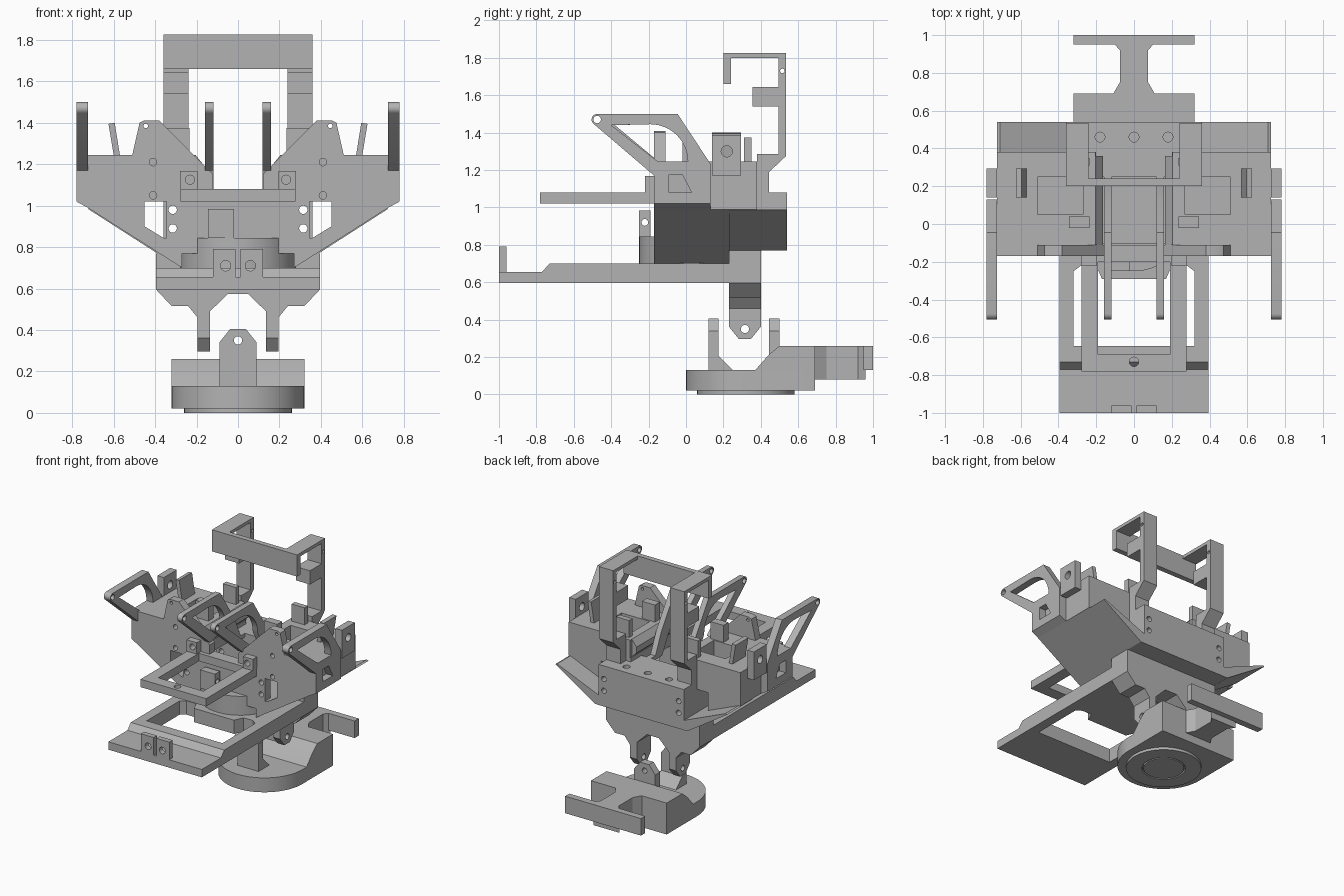
import bpy, bmesh
from math import cos, sin, pi

if "Cube" in bpy.data.objects:
    bpy.data.objects.remove(bpy.data.objects["Cube"], do_unlink=True)

GREY = (.45, .45, .45, 1)
grey = bpy.data.materials.new("plain grey")
grey.use_nodes = True
grey.diffuse_color = GREY
grey.node_tree.nodes["Principled BSDF"].inputs["Base Color"].default_value = GREY


def arc(u, v, radius, start, end, steps):
    """Points along an arc, with angles in half turns."""
    angles = [pi * (start + (end - start) * i / steps) for i in range(steps + 1)]
    return [(u + radius * cos(a), v + radius * sin(a)) for a in angles]


def circle(u, v, radius, sides=20):
    return arc(u, v, radius, 0, 2, sides)[:-1]


def rect(u_low, u_high, v_low, v_high):
    return [(u_low, v_low), (u_high, v_low), (u_high, v_high), (u_low, v_high)]


def lug_outline(middle, half, root, tip, cut):
    """Tab from root to tip, with its two tip corners cut off."""
    shoulder = tip - cut if tip > root else tip + cut
    inner = half - cut * .8
    return [(middle - half, root), (middle - half, shoulder), (middle - inner, tip),
            (middle + inner, tip), (middle + half, shoulder), (middle + half, root)]


def mirrored(half):
    """Close a half outline across u = 0."""
    return half + [(-u, v) for u, v in reversed(half)]


PLACE = {"x": lambda u, v, w: (w, u, v),
         "y": lambda u, v, w: (u, w, v),
         "z": lambda u, v, w: (u, v, w)}


def prism(name, axis, low, high, outline, holes=(), pair=False):
    """Extrude an outline with holes along an axis, optionally as a left/right pair."""
    curve = bpy.data.curves.new(name, "CURVE")
    curve.dimensions = "2D"
    curve.fill_mode = "BOTH"
    curve.extrude = (high - low) / 2
    for loop in [outline, *holes]:
        spline = curve.splines.new("POLY")
        spline.points.add(len(loop) - 1)
        for point, (u, v) in zip(spline.points, loop):
            point.co = (u, v, 0, 1)
        spline.use_cyclic_u = True
    helper = bpy.data.objects.new("profile_helper", curve)
    bpy.context.collection.objects.link(helper)
    bpy.context.view_layer.update()
    solid = bpy.data.meshes.new_from_object(helper)
    bpy.data.objects.remove(helper, do_unlink=True)
    middle = (low + high) / 2
    for side, prefix in (((1, "left_"), (-1, "right_")) if pair else ((1, ""),)):
        bm = bmesh.new()
        bm.from_mesh(solid)
        for vert in bm.verts:
            x, y, z = PLACE[axis](vert.co.x, vert.co.y, vert.co.z + middle)
            vert.co = (x * side, y, z)
        bmesh.ops.remove_doubles(bm, verts=bm.verts, dist=.0001)
        bmesh.ops.recalc_face_normals(bm, faces=bm.faces)
        mesh = bpy.data.meshes.new(prefix + name)
        bm.to_mesh(mesh)
        bm.free()
        mesh.shade_smooth()
        mesh.set_sharp_from_angle(angle=.5)
        mesh.materials.clear()
        mesh.materials.append(grey)
        bpy.context.collection.objects.link(bpy.data.objects.new(prefix + name, mesh))
    bpy.data.meshes.remove(solid)


# Shared levels and widths
base_radius, base_floor, base_top = .32, .13, .26
base_back = .69
yoke_front, yoke_back = .23, .4
frame_width, frame_bottom, frame_top = .395, .595, .7
body_front, body_back, pod_back = -.17, .54, .38
plate_back = -.11
rear_bed, floor, deck, lid, rim = .77, .845, 1.02, 1.08, 1.245
core, pod_inner, pod_side, arm_side = .36, .45, .725, .78
hull_lip = .99

# Round base with raised rear block and rear bumper
prism("foot_ring", "z", 0, .03, circle(0, base_radius, .26, 64), [circle(0, base_radius, .15, 48)])
prism("foot_disc", "z", 0, .03, circle(0, base_radius, .14, 48))
prism("base", "z", .02, base_floor, arc(0, base_radius, base_radius, 1, 2, 40)
      + [(base_radius, base_back), (-base_radius, base_back)])
prism("base_block", "x", -base_radius, base_radius,
      [(.37, base_floor), (.37, .1), (base_back, .1), (base_back, base_top), (.5, base_top), (.44, .21)])
prism("bumper_neck", "z", .08, base_top,
      mirrored([(.11, base_back), (.075, .75), (.075, .92), (.11, .96)]))
prism("bumper", "z", base_floor, base_top, rect(-base_radius, base_radius, .95, 1))

# Base lugs
for name, start in (("front_base_lug", .12), ("rear_base_lug", .445)):
    prism(name, "y", start, start + .055, lug_outline(0, .09, base_floor, .405, .065), [circle(0, .35, .02)])
prism("lug_gusset", "x", -.09, .09, [(.17, base_floor), (.25, base_floor), (.17, .21)])

# Yoke between base and body
prism("yoke", "y", yoke_front, yoke_back, mirrored([
    (.05, .573), (.135, .49), (.135, .44), (.195, .44), (.195, .46),
    (.24, .515), (.32, .515), (frame_width, frame_bottom)]))
prism("yoke_lug", "x", .135, .195, lug_outline(.315, .085, .46, .297, .065),
      [circle(.315, .35, .022)], pair=True)
prism("yoke_beam", "y", yoke_front, yoke_back, rect(-frame_width, frame_width, frame_bottom, rear_bed))

# Lower front frame
prism("lower_frame", "z", frame_bottom, frame_top, rect(-frame_width, frame_width, -.73, yoke_front),
      [mirrored([(.32, -.645), (.32, -.25), (.28, -.22), (.2, -.22), (.17, -.29)])])
prism("lower_frame_lip", "x", -frame_width, frame_width,
      [(-1, frame_bottom), (-.73, frame_bottom), (-.73, frame_top), (-.77, .655), (-1, .655)])
prism("lip_lug", "y", -1, -.96, rect(.012, .12, .64, .79), [circle(.06, .71, .025)], pair=True)

# Drum and centre deck
prism("drum", "z", frame_top, floor, circle(0, .03, .28, 64))
prism("floor_slab", "z", rear_bed, floor, rect(-core, core, body_front, body_back))
prism("deck_lug", "x", -.145, -.02, rect(-.25, -.19, floor, .985), [circle(-.22, .92, .018)])
bolt_holes = [circle(u, v, .02) for u in (-.315, .315) for v in (.89, .98)]
prism("centre_plate", "y", body_front, -.1, rect(-.345, .345, floor, deck), bolt_holes)
prism("rear_box", "y", .25, body_back, rect(-core, core, floor, deck), bolt_holes)
prism("rear_box_lid", "z", deck, lid, rect(-core, core, .25, body_back),
      [circle(u, .46, .026) for u in (-.18, 0, .18)])

# Sloping hull sides
prism("hull_side", "y", body_front, yoke_front,
      [(.27, frame_top), (pod_side, hull_lip), (.6, hull_lip), (core, floor), (.27, floor)], pair=True)
prism("rear_hull_side", "y", yoke_front, body_back,
      [(core, rear_bed), (.39, rear_bed), (pod_side, .985), (.71, hull_lip), (core, floor)], pair=True)

# Front plate of each pod
prism("pod_front", "y", body_front, plate_back,
      [(pod_inner, .87), (pod_side, hull_lip), (pod_side, rim), (.51, rim), (.475, 1.4), (.455, 1.41),
       (.38, 1.41), (.12, 1.15), (.12, deck), (pod_inner, deck)],
      [circle(.41, 1.05, .018), circle(.41, 1.21, .018), circle(.445, 1.385, .011)], pair=True)

# Side pods with a well in the top deck
well_floor = 1.11
prism("pod_body", "y", plate_back, pod_back,
      [(pod_inner, .87), (pod_side, hull_lip), (pod_side, well_floor), (.2, well_floor),
       (.2, deck), (pod_inner, deck)], pair=True)
prism("pod_deck", "z", well_floor, rim, rect(.205, pod_side, plate_back, pod_back),
      [rect(.27, .51, .05, .25)], pair=True)
prism("pod_inner_edge", "y", plate_back, core,
      [(.165, 1.15), (.205, well_floor), (.205, rim), (.165, 1.195)], pair=True)
for name, start, end in (("front_stand", -.02, .04), ("rear_stand", .31, .35)):
    prism(name, "y", start, end, rect(.235, .345, rim, 1.375), pair=True)

# Pivot tabs on the pods
prism("outer_tab", "x", pod_side, arm_side, rect(.14, .295, 1.17, 1.385),
      [circle(.218, 1.3, .03)], pair=True)
prism("inner_tab", "y", .14, .295, [(.57, rim), (.6, rim), (.625, 1.395), (.595, 1.4)], pair=True)

# Forward-reaching arms: a rounded tip, a straight top edge and a curved window
pivot_y, pivot_z = -.475, 1.47
pivot_hole = circle(pivot_y, pivot_z, .02)
tip = arc(pivot_y, pivot_z, .03, .5, 1.28, 8)
bow = arc(-.19, rim, .2, .5, 0, 8)
shoulder = [(.13, 1.235), (-.045, 1.5)]
prism("side_arm", "x", pod_side, arm_side,
      tip + [(body_front, 1.17), (body_front, deck), (.13, deck)] + shoulder,
      [pivot_hole, [(-.4, 1.44)] + bow + [(-.15, rim)],
       [(-.09, 1.175), (-.02, 1.175), (.03, lid), (-.09, lid)]], pair=True)
prism("side_arm_wedge", "y", body_front, .13,
      [(pod_side, hull_lip), (arm_side, deck), (pod_side, deck)], pair=True)
prism("inner_arm", "x", .118, .16,
      tip + [(body_front, 1.17), (-.08, 1.19), (-.38, 1.44)] + bow
      + [(.12, 1.05), (.29, 1.05), (.29, lid), (.2, lid)] + shoulder, [pivot_hole], pair=True)

# Upper front frame
outer, inner = .277, .19
prism("upper_frame", "z", deck, lid,
      mirrored([(outer, -.78), (outer, plate_back), (inner, plate_back), (inner, -.69)]),
      [circle(0, -.73, .025)])
prism("upper_frame_bridge", "z", deck, lid, rect(-inner, inner, -.2, plate_back))
prism("upper_frame_lug", "y", -.22, body_front, rect(.195, .28, lid, 1.167),
      [circle(.232, 1.125, .022)], pair=True)

# Rear masts and top bar
mast_in, mast_out, mast_top = .24, core, 1.825
prism("mast_foot", "x", mast_in, mast_out,
      [(pod_back, lid), (.445, lid), (.445, 1.19), (.535, 1.275), (.535, 1.285), (pod_back, 1.285)], pair=True)
prism("mast_post", "x", mast_in, mast_out, rect(.495, .535, 1.28, mast_top),
      [circle(.515, 1.73, .012)], pair=True)
prism("mast_block", "x", mast_in, mast_out, rect(.355, .5, 1.54, 1.645), pair=True)
prism("mast_strip", "x", mast_in, mast_out, rect(.2, .5, 1.8, mast_top), pair=True)
prism("top_bar", "y", .2, .24, rect(-mast_out, mast_out, 1.66, mast_top))
